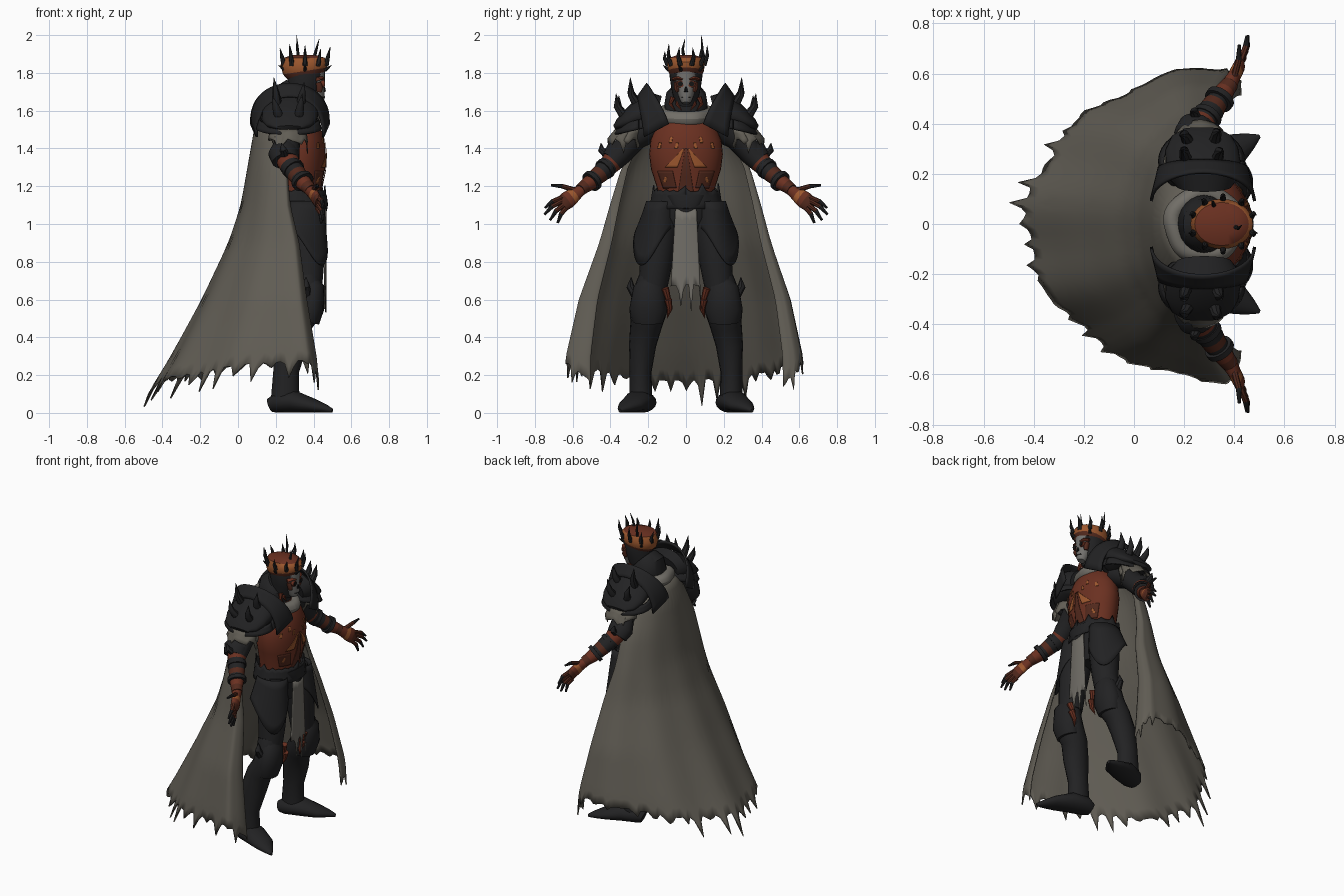
import bpy, math, random
from mathutils import Vector
from math import sin, cos, pi, sqrt, radians

random.seed(4)
if "Cube" in bpy.data.objects:
    bpy.data.objects.remove(bpy.data.objects["Cube"])


def material(name, *rgb):
    m = bpy.data.materials.new(name)
    m.use_nodes = True
    m.diffuse_color = (*rgb, 1)
    m.node_tree.nodes["Principled BSDF"].inputs["Base Color"].default_value = (*rgb, 1)
    return m


BLACK = material("blackened steel", .016, .016, .017)
GREY = material("cape cloth", .12, .11, .09)
PALE = material("pale cloth", .165, .155, .135)
BONE = material("bone", .17, .165, .155)
RED = material("rust red", .145, .03, .015)
DARK_RED = material("dark rust", .085, .022, .012)
ORANGE = material("copper orange", .33, .095, .027)
VOID = material("socket black", .007, .007, .007)


def finish(name, verts, faces, mats, indices, mirror, thick=0):
    me = bpy.data.meshes.new(name)
    me.from_pydata(verts, [], faces)
    for m in mats:
        me.materials.append(m)
    me.polygons.foreach_set("material_index", indices)
    ob = bpy.data.objects.new(name, me)
    bpy.context.collection.objects.link(ob)
    if thick:
        ob.modifiers.new("thickness", "SOLIDIFY").thickness = thick
    if mirror:
        mod = ob.modifiers.new("both sides", "MIRROR")
        mod.use_axis = (False, True, False)
        mod.use_mirror_merge = False
    bpy.context.view_layer.objects.active = ob
    ob.select_set(True)
    bpy.ops.object.shade_smooth_by_angle(angle=radians(42))
    ob.select_set(False)


def tube(name, pts, mats, mirror=False, seg=16):
    """Closed elliptical tube; each point is x, y, z, two radii; one material per span."""
    mats = mats if isinstance(mats, list) else [mats] * (len(pts) - 1)
    slots = list(dict.fromkeys(mats))
    verts, faces, idx = [], [], []
    c = [Vector(p[:3]) for p in pts]
    for i, p in enumerate(pts):
        t = (c[min(i + 1, len(c) - 1)] - c[max(i - 1, 0)]).normalized()
        ref = Vector((0, 0, 1)) if abs(t.x) > .8 else Vector((1, 0, 0))
        u = (ref - t * ref.dot(t)).normalized()
        v = t.cross(u)
        for k in range(seg):
            a = 2 * pi * k / seg
            verts.append(c[i] + u * p[3] * cos(a) + v * p[4] * sin(a))
    for i in range(len(pts) - 1):
        for k in range(seg):
            n = (k + 1) % seg
            faces.append((i * seg + k, i * seg + n, i * seg + seg + n, i * seg + seg + k))
            idx.append(slots.index(mats[i]))
    faces += [tuple(reversed(range(seg))), tuple(range(len(verts) - seg, len(verts)))]
    idx += [idx[0], idx[-1]]
    finish(name, verts, faces, slots, idx, mirror)


def sheet(name, f, nu, nv, mat, mirror=False, thick=.006):
    """Surface from f(u, v) with u, v in 0..1."""
    verts = [f(i / nu, j / nv) for j in range(nv + 1) for i in range(nu + 1)]
    w = nu + 1
    faces = [(j * w + i, j * w + i + 1, j * w + w + i + 1, j * w + w + i)
             for j in range(nv) for i in range(nu)]
    finish(name, verts, faces, [mat], [0] * len(faces), mirror, thick)


def spike(name, base, tip, r, mat=BLACK, mirror=False, bend=.02):
    b, t = Vector(base), Vector(tip)
    mid = b.lerp(t, .5) + Vector((0, bend if b.y >= 0 else -bend, 0))
    tube(name, [(*b, r, r), (*mid, r * .7, r * .7), (*t, .001, .001)], mat, mirror, 8)


def lerp_rows(rows, z):
    """Interpolate a table of rows whose first value is a falling height."""
    for a, b in zip(rows, rows[1:]):
        if z >= b[0]:
            k = (a[0] - z) / (a[0] - b[0])
            return [p + (q - p) * k for p, q in zip(a, b)][1:]
    return rows[-1][1:]


def teeth(n, depth):
    """Ragged edge: irregular points of varying length."""
    vals = [random.uniform(0, depth) * (1, .2, .05, .35)[i % 4] for i in range(n + 1)]
    return lambda u: vals[round(u * n)]


# Cape: height, back x, front x, half width
CAPE = [(1.6, .13, .27, .13), (1.5, .085, .24, .23), (1.3, .05, .25, .34),
        (1.1, .015, .26, .4), (.9, -.05, .3, .455), (.6, -.19, .33, .56),
        (.3, -.35, .37, .625), (0, -.53, .39, .65)]
hem = teeth(120, .17)


def cape(u, v):
    a = (u - .5) * 2 * radians(112)
    fold = max(0, abs(a) - pi / 2) / radians(22)
    end = .18 + .1 * sin(a) ** 2 - .1 * fold - hem(u) * (1 - .35 * abs(sin(a)))
    z = 1.6 + (end - 1.6) * v
    back, front, w = lerp_rows(CAPE, z)
    r = 1 + .018 * v * sin(a * 11)
    reach = (front - back) * cos(a) * r if not fold else -.05 * v * sin(fold * pi * .6)
    return (max(front - reach, -.5), w * sin(a) * r * (1 - .14 * fold * v), z)


sheet("cape", cape, 120, 24, GREY, thick=.008)

# Torso, with plates that follow its curve
TORSO = [(1.58, .3, .08, .1), (1.5, .32, .115, .165), (1.44, .33, .128, .188), (1.37, .33, .134, .195),
         (1.29, .33, .13, .185), (1.18, .32, .117, .15), (1.06, .32, .11, .15)]
tube("torso", [(x, 0, z, a, b) for z, x, a, b in TORSO], RED, seg=32)


def chest_plate(name, z0, z1, top, bottom, mat, mirror=True):
    def f(u, v):
        z = z0 + (z1 - z0) * v
        x, a, b = lerp_rows(TORSO, z)
        e = [p + (q - p) * v for p, q in zip(top, bottom)]
        y = e[0] + (e[1] - e[0]) * u
        return (x + a * sqrt(max(0, 1 - (y / b) ** 2)) + .004, y, z)
    sheet(name, f, 8, 8, mat, mirror, .003)


chest_plate("copper_chevrons", 1.4, 1.3, (.01, .014), (.045, .11), ORANGE)
chest_plate("rib_plates", 1.28, 1.19, (.07, .15), (.05, .12), DARK_RED)
chest_plate("breast_ridge", 1.4, 1.1, (-.006, .006), (-.05, .05), DARK_RED, False)
for n, (y, z) in enumerate([(.07, 1.46), (.13, 1.43), (.1, 1.25), (.04, 1.43)]):
    chest_plate(f"copper_fleck_{n}", z, z - .03, (y, y + .012), (y + .004, y + .02), ORANGE)

# Belt and hips
rim = teeth(48, .05)
sheet("belt", lambda u, v: (.32 + (.137 + .01 * v) * cos(2 * pi * u),
                            (.168 + .02 * v) * sin(2 * pi * u),
                            1.17 + rim(u) * (1 - v) - .09 * v), 48, 4, BLACK)
tube("hips", [(.33, 0, 1.14, .125, .165), (.34, 0, 1.03, .12, .16), (.34, 0, .93, .07, .08)], BLACK)
tube("belt_point", [(.44, 0, 1.15, .03, .1), (.452, 0, 1.1, .025, .075), (.46, 0, 1.04, .005, .01)], BLACK)
strip = teeth(12, .16)
sheet("loincloth", lambda u, v: (.455 + .008 * sin(u * pi), (u - .5) * (.11 + .05 * v),
                                 1.08 - v * (.4 + strip(u))), 12, 8, PALE)

# Legs
tube("thighs", [(.34, .11, 1.1, .1, .08), (.36, .14, .95, .1, .095), (.37, .16, .78, .085, .085),
                (.37, .175, .66, .075, .075)], BLACK, True)


def tasset(u, v):
    a = radians(-55 + 190 * u)
    drop = .14 + .2 * max(0, sin(u * pi)) ** 2
    return (.35 + (.1 + .02 * v) * cos(a), .13 + .035 * v + (.075 + .035 * v) * sin(a), 1.12 - v * drop)


sheet("thigh_guards", tasset, 20, 6, BLACK, True)
tube("shins", [(.365, .18, .72, .07, .07), (.375, .195, .63, .08, .09), (.36, .2, .54, .085, .1),
               (.31, .21, .47, .08, .085), (.28, .23, .36, .085, .072), (.255, .24, .22, .068, .058),
               (.25, .24, .08, .075, .06)], BLACK, True)
tube("knee_guards", [(.38, .19, .73, .03, .03), (.395, .195, .67, .062, .08), (.385, .2, .55, .07, .1),
                     (.37, .2, .48, .06, .08)], BLACK, True)
spike("knee_fins", (.36, .26, .62), (.36, .29, .72), .03, mirror=True)
for n, (top, low) in enumerate([(.66, .54), (.6, .5)]):
    spike(f"knee_rust_{n}", (.43, .11 - n * .015, top), (.4, .1, low), .02, RED, True, -.012)
tube("boots", [(.17, .215, .04, .038, .045), (.21, .225, .055, .054, .072), (.3, .255, .06, .058, .08),
               (.4, .295, .038, .036, .068), (.46, .33, .024, .022, .036), (.5, .35, .012, .01, .008)],
     BLACK, True)

# Arms, coloured span by span
tube("arms", [(.27, .17, 1.52, .09, .08), (.26, .27, 1.46, .07, .07), (.26, .35, 1.37, .065, .062),
              (.265, .39, 1.33, .06, .057), (.275, .41, 1.31, .056, .053), (.31, .455, 1.265, .052, .048),
              (.325, .48, 1.245, .048, .045), (.345, .505, 1.22, .044, .042), (.365, .535, 1.2, .038, .036),
              (.385, .56, 1.18, .034, .032)],
     [BLACK, BLACK, BLACK, RED, BLACK, DARK_RED, BLACK, RED, DARK_RED], True)
tube("elbow_guards", [(.25, .32, 1.41, .065, .055), (.24, .365, 1.37, .08, .07), (.25, .395, 1.335, .07, .06)],
     BLACK, True)
spike("elbow_spikes", (.25, .41, 1.36), (.23, .45, 1.43), .025, mirror=True)
for n, (x, y, z) in enumerate([(.285, .42, 1.3), (.335, .49, 1.235)]):
    tube(f"arm_band_{n}", [(x, y, z, .06, .057), (x + .012, y + .016, z - .014, .06, .057)], BLACK, True)

# Hands
tube("palms", [(.38, .555, 1.18, .032, .028), (.4, .59, 1.155, .026, .038), (.41, .61, 1.14, .025, .044),
               (.42, .63, 1.125, .023, .046), (.425, .655, 1.105, .016, .042)],
     [RED, ORANGE, RED, DARK_RED], True)
FINGERS = [(.4, .59, 1.18, .42, .715, 1.205), (.425, .655, 1.14, .45, .748, 1.085),
           (.43, .66, 1.12, .455, .75, 1.05), (.425, .65, 1.1, .45, .72, 1.02),
           (.42, .635, 1.085, .44, .68, 1.005)]
for n, g in enumerate(FINGERS):
    b, t = Vector(g[:3]), Vector(g[3:])
    m = b.lerp(t, .5) + Vector((.008, .004, .008))
    tube(f"finger_{n}", [(*b, .014, .014), (*m, .012, .012), (*t, .006, .006)],
         [DARK_RED, BLACK], True, 8)

# Shoulder armour: dome, raised arch beside the neck, and torn sleeves below
tube("pauldrons", [(.28, .15, 1.59, .11, .09), (.28, .19, 1.6, .145, .1), (.275, .24, 1.58, .15, .08),
                   (.27, .3, 1.55, .145, .058), (.27, .35, 1.525, .12, .035), (.27, .38, 1.51, .07, .012)],
     BLACK, True, 24)


def arch(u, v):
    a = pi * u
    s = max(0, sin(a))
    return (.275 + (.2 - .03 * v) * cos(a), .09 + .11 * s + (.13 - .08 * s) * v,
            1.53 + .21 * s ** .8 - .07 * v)


def skirt(u, v):
    a = 2 * pi * u
    return (.27 + (.15 + .015 * v) * cos(a), .25 + (.1 + .025 * v) * sin(a),
            1.55 - .05 * v - .03 * sin(a))


sheet("pauldron_arches", arch, 24, 4, BLACK, True, .012)
sheet("pauldron_rims", skirt, 32, 3, BLACK, True, .01)
HORNS = [(.21, .25, 1.62, .19, .295, 1.775), (.33, .25, 1.62, .35, .29, 1.75),
         (.32, .32, 1.56, .34, .37, 1.69), (.22, .32, 1.56, .18, .355, 1.68)]
for n, h in enumerate(HORNS):
    spike(f"shoulder_horn_{n}", h[:3], h[3:], .027, mirror=True)
sleeve = teeth(24, .1)
sheet("torn_sleeves", lambda u, v: (.265 + (.09 + .01 * v) * cos(2 * pi * u),
                                    .3 + .03 * v + (.07 + .012 * v) * sin(2 * pi * u),
                                    1.5 - v * (.05 + sleeve(u))), 24, 3, GREY, True)


# Scarf and collar
def scarf(u, v):
    a, b = 2 * pi * u, 2 * pi * v
    r = .037 * cos(b) + .005 * sin(a * 5)
    return (.28 + (.125 + r) * cos(a), (.122 + r) * sin(a), 1.58 - .025 * cos(a) + .04 * sin(b))


sheet("scarf", scarf, 40, 12, PALE, thick=0)
tube("collar", [(.28, 0, 1.55, .1, .11), (.28, 0, 1.63, .105, .115), (.29, 0, 1.69, .1, .105),
                (.31, 0, 1.71, .075, .08)], BLACK, seg=24)
for n, y in enumerate((.03, .07)):
    spike(f"neck_rust_{n}", (.375, y, 1.67), (.388, y * .8, 1.6), .014, RED, True)

# Head
tube("hood", [(.33, 0, 1.64, .075, .06), (.35, 0, 1.72, .085, .078), (.355, 0, 1.79, .098, .088),
              (.35, 0, 1.85, .09, .08)], BLACK, seg=24)
tube("skull_face", [(.43, 0, 1.64, .022, .022), (.425, 0, 1.66, .036, .034), (.415, 0, 1.7, .043, .045),
                    (.405, 0, 1.735, .055, .058), (.4, 0, 1.78, .06, .06), (.4, 0, 1.82, .06, .06)],
     BONE, seg=20)
tube("brows", [(.43, .012, 1.765, .03, .01), (.425, .035, 1.772, .033, .012), (.41, .062, 1.768, .03, .01)],
     RED, True, 10)
tube("cheeks", [(.43, .045, 1.7, .014, .01), (.432, .05, 1.72, .018, .014), (.425, .055, 1.75, .014, .01)],
     DARK_RED, True, 10)
tube("eye_rims", [(.43, .031, 1.742, .02, .02), (.457, .03, 1.742, .019, .019)], RED, True, 12)
tube("eye_sockets", [(.44, .03, 1.742, .014, .014), (.46, .03, 1.742, .014, .014)], VOID, True, 12)
spike("nose_hole", (.456, 0, 1.7), (.455, 0, 1.735), .01, VOID, bend=0)
tube("mouth_line", [(.422, -.025, 1.672, .036, .003), (.422, 0, 1.672, .043, .003),
                    (.422, .025, 1.672, .036, .003)], VOID, seg=8)

# Crown
tube("crown", [(.36, 0, 1.785, .1, .083), (.355, 0, 1.81, .118, .095), (.35, 0, 1.85, .125, .1),
               (.35, 0, 1.88, .108, .086), (.35, 0, 1.895, .06, .045)],
     [DARK_RED, ORANGE, ORANGE, RED], seg=28)
for n in range(10):
    a = 2 * pi * (n + .5) / 10
    c, s = cos(a), sin(a)
    rise = random.uniform(1.91, 1.955)
    spike(f"crown_spike_{n}", (.355 + .117 * c, .094 * s, 1.84),
          (.355 + .14 * c, .112 * s, rise), .014, bend=.01)
    if n % 2:
        spike(f"crown_thorn_{n}", (.355 + .11 * c, .088 * s, 1.815),
              (.355 + .147 * c, .122 * s, 1.84), .011, bend=0)
spike("tall_crown_spike", (.32, .07, 1.86), (.31, .082, 2), .01, bend=.01)
spike("second_crown_spike", (.4, -.01, 1.87), (.43, -.005, 1.98), .01, bend=.01)
